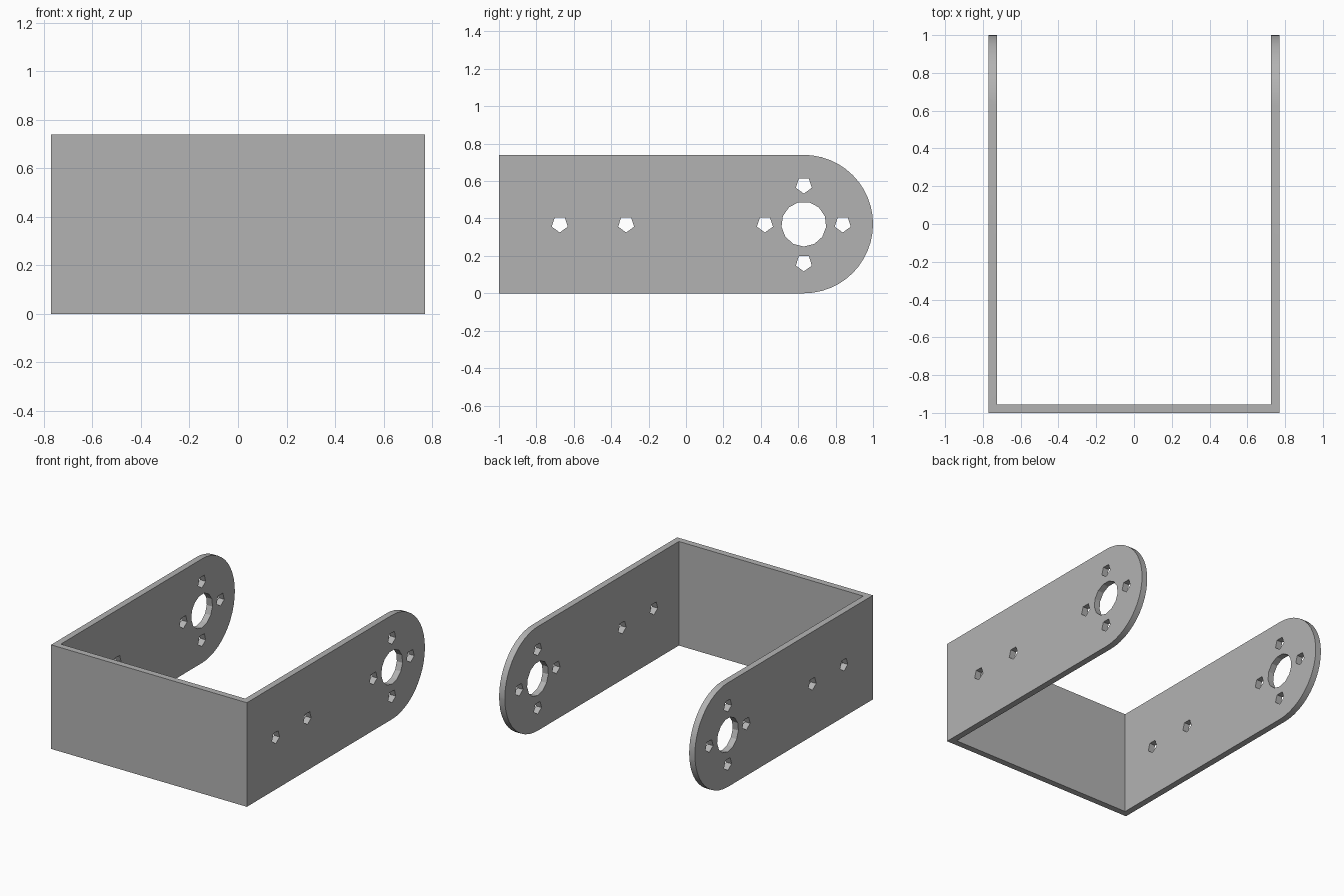
import bpy, bmesh, math
from mathutils import Vector

cube = bpy.data.objects.get("Cube")
if cube:
    bpy.data.objects.remove(cube, do_unlink=True)

HALF_W, WALL, HEIGHT = 0.77, 0.045, 0.74
MID = HEIGHT / 2          # height of the hole line and arm end radius
PIVOT = 1 - MID           # y of the rounded end's centre

grey = bpy.data.materials.new("grey metal")
grey.use_nodes = True
grey.diffuse_color = (0.45, 0.45, 0.45, 1)
grey.node_tree.nodes["Principled BSDF"].inputs["Base Color"].default_value = (0.45, 0.45, 0.45, 1)


def prism(name, loops, direction):
    """Fill an outline with optional hole loops and extrude it to a solid."""
    bm = bmesh.new()
    for loop in loops:
        verts = [bm.verts.new(p) for p in loop]
        for a, b in zip(verts, verts[1:] + verts[:1]):
            bm.edges.new((a, b))
    bmesh.ops.triangle_fill(bm, use_beauty=True, edges=bm.edges[:],
                            normal=Vector(direction).normalized())
    out = bmesh.ops.extrude_face_region(bm, geom=bm.faces[:], use_keep_orig=True)
    moved = [v for v in out["geom"] if isinstance(v, bmesh.types.BMVert)]
    bmesh.ops.translate(bm, verts=moved, vec=direction)
    bmesh.ops.recalc_face_normals(bm, faces=bm.faces[:])
    mesh = bpy.data.meshes.new(name)
    bm.to_mesh(mesh)
    bm.free()
    mesh.materials.append(grey)
    obj = bpy.data.objects.new(name, mesh)
    bpy.context.collection.objects.link(obj)
    return obj


def hole(y, z, radius, sides):
    """Polygonal hole with one corner pointing down."""
    angles = [math.tau * i / sides - math.pi / 2 for i in range(sides)]
    return [(-1, y + radius * math.cos(a), z + radius * math.sin(a)) for a in angles]


# U-shaped wall, over-tall so the side outline trims it
inner = HALF_W - WALL
u_plan = [(-HALF_W, -1), (HALF_W, -1), (HALF_W, 1.1), (inner, 1.1),
          (inner, WALL - 1), (-inner, WALL - 1), (-inner, 1.1), (-HALF_W, 1.1)]
bracket = prism("u_bracket", [[(x, y, -0.2) for x, y in u_plan]], (0, 0, HEIGHT + 0.4))

# Side outline: straight arm with rounded end, pivot hole and screw holes
STEPS = 24
outline = [(-1, -1.2, HEIGHT), (-1, -1.2, 0)]
for i in range(STEPS + 1):
    a = math.pi * (i / STEPS - 0.5)
    outline.append((-1, PIVOT + MID * math.cos(a), MID + MID * math.sin(a)))
holes = [hole(PIVOT, MID, 0.12, 13)]
for y, z in [(-0.675, MID), (-0.32, MID), (PIVOT - 0.208, MID), (PIVOT + 0.208, MID),
             (PIVOT, MID + 0.208), (PIVOT, MID - 0.208)]:
    holes.append(hole(y, z, 0.045, 5))
cutter = prism("side_outline_cutter", [outline] + holes, (2, 0, 0))
cutter.hide_render = True

# Keep only what lies inside both shapes
trim = bracket.modifiers.new("trim", 'BOOLEAN')
trim.operation = 'INTERSECT'
trim.solver = 'EXACT'
trim.object = cutter
bpy.ops.object.select_all(action='DESELECT')
bpy.context.view_layer.objects.active = bracket
bracket.select_set(True)
bpy.ops.object.modifier_apply(modifier="trim")
bpy.data.objects.remove(cutter, do_unlink=True)
bpy.ops.object.shade_smooth_by_angle(angle=math.radians(20))
